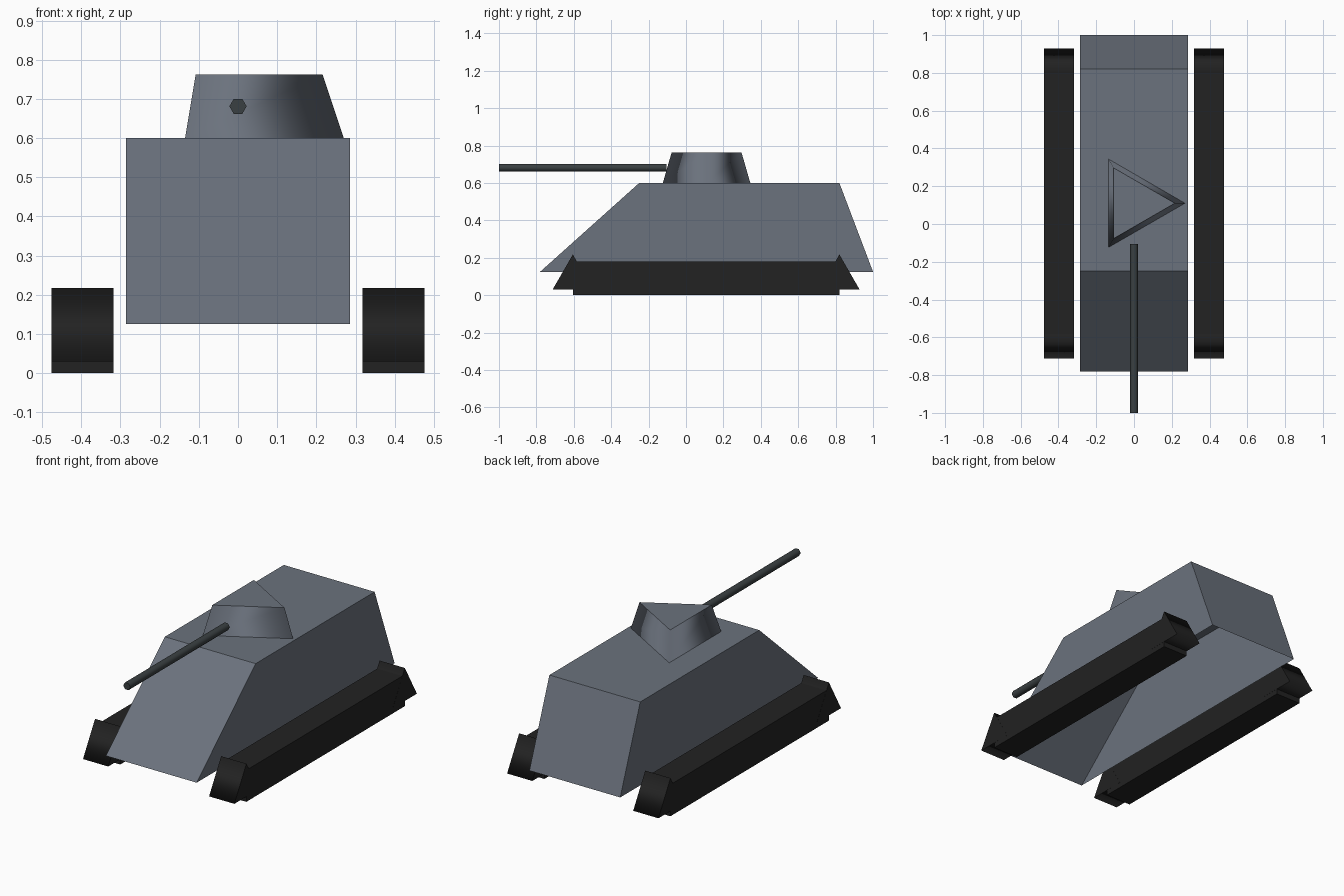
import bpy, bmesh
from math import cos, sin, pi
from mathutils import Matrix, Vector

default = bpy.data.objects.get("Cube")
if default:
    bpy.data.objects.remove(default)


def material(name, srgb):
    rgb = [((c / 255 + 0.055) / 1.055) ** 2.4 for c in srgb]
    mat = bpy.data.materials.new(name)
    mat.use_nodes = True
    mat.diffuse_color = (*rgb, 1)
    mat.node_tree.nodes["Principled BSDF"].inputs["Base Color"].default_value = (*rgb, 1)
    return mat


steel = material("steel grey", (107, 114, 125))
gunmetal = material("dark gunmetal", (58, 64, 66))
rubber = material("track black", (34, 34, 34))


def finish(name, bm, mat):
    mesh = bpy.data.meshes.new(name)
    bm.to_mesh(mesh)
    bm.free()
    mesh.materials.append(mat)
    obj = bpy.data.objects.new(name, mesh)
    bpy.context.collection.objects.link(obj)
    return obj


def box(name, lo, hi, mat):
    lo, hi = Vector(lo), Vector(hi)
    bm = bmesh.new()
    bmesh.ops.create_cube(bm, size=1)
    bm.transform(Matrix.LocRotScale((lo + hi) / 2, None, hi - lo))
    return finish(name, bm, mat)


def prism(name, sides, r1, r2, length, centre, mat, turn=Matrix()):
    """Tapered prism with smooth-shaded sides and flat caps."""
    bm = bmesh.new()
    rings = [[bm.verts.new((r * cos(2 * pi * i / sides), r * sin(2 * pi * i / sides), z))
              for i in range(sides)]
             for r, z in ((r1, -length / 2), (r2, length / 2))]
    bm.faces.new(rings[0][::-1])
    bm.faces.new(rings[1])
    for i in range(sides):
        j = (i + 1) % sides
        side = bm.faces.new((rings[0][i], rings[0][j], rings[1][j], rings[1][i]))
        side.smooth = True
    bm.transform(Matrix.Translation(centre) @ turn)
    return finish(name, bm, mat)


# Hull: sloped shell, open underneath
bm = bmesh.new()
bmesh.ops.create_cube(bm, size=1)
bm.normal_update()
bmesh.ops.delete(bm, geom=[f for f in bm.faces if f.normal.z < -0.5], context="FACES_ONLY")
for v in bm.verts:
    top, back = v.co.z > 0, v.co.y > 0
    y = (0.82 if back else -0.25) if top else (1.0 if back else -0.78)
    v.co = (v.co.x * 0.572, y, 0.6 if top else 0.125)
finish("hull", bm, steel)

# Three-sided turret and hexagonal gun barrel
prism("turret", 3, 0.27, 0.216, 0.162, (0, 0.11, 0.681), steel)
prism("gun_barrel", 6, 0.022, 0.022, 0.895, (0, -0.5525, 0.681), gunmetal,
      Matrix.Rotation(pi / 2, 4, "X"))

# Tracks with a three-sided wheel at each end
for side, s in (("left", 1), ("right", -1)):
    x = s * 0.397
    box(side + "_track", (x - 0.079, -0.605, 0), (x + 0.079, 0.82, 0.18), rubber)
    for end, y in (("front", -0.605), ("rear", 0.82)):
        prism(f"{side}_{end}_wheel", 3, 0.125, 0.125, 0.159, (x, y, 0.0925), rubber,
              Matrix.Rotation(-pi / 2, 4, "Y"))
